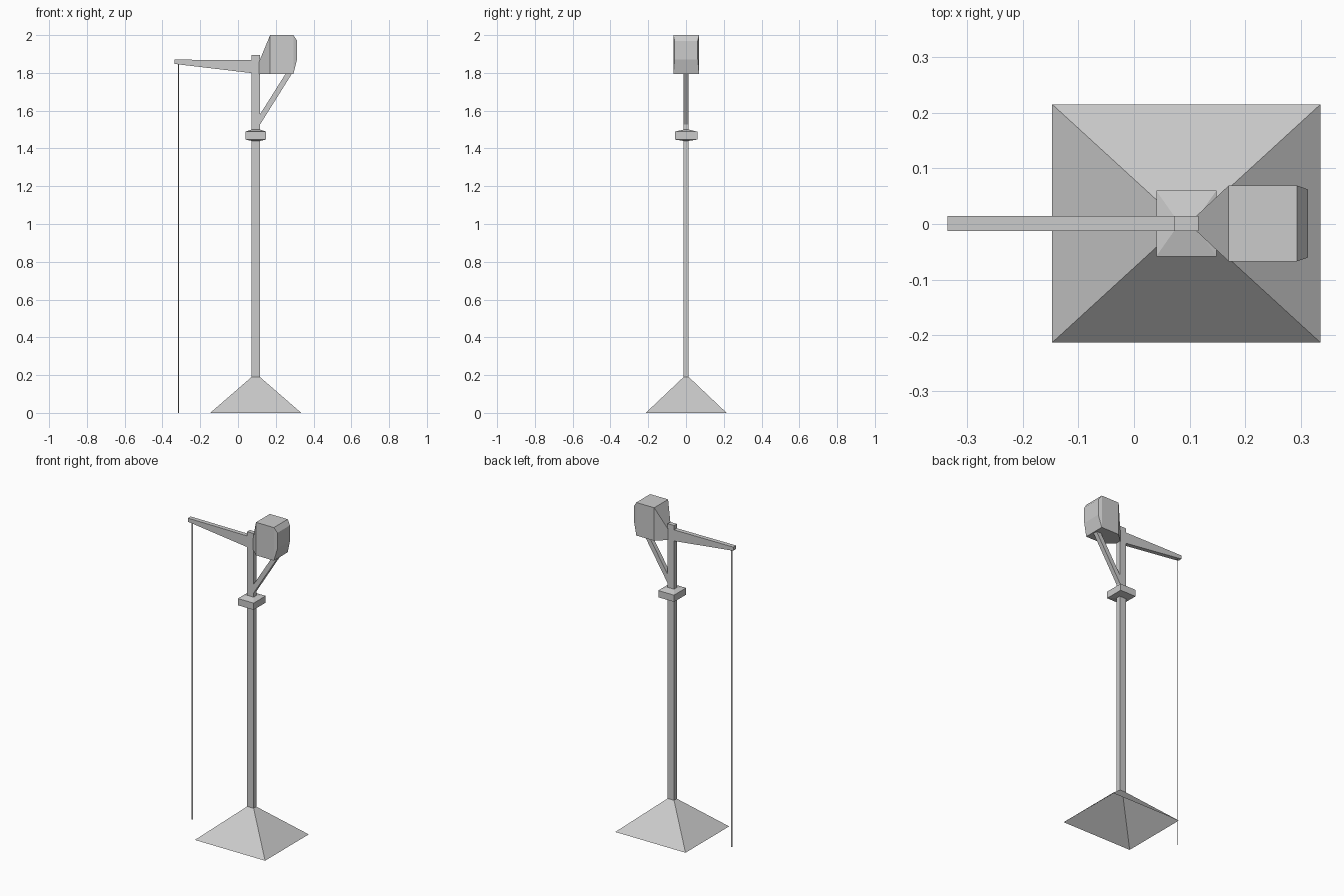
import bpy

if "Cube" in bpy.data.objects:
    bpy.data.objects.remove(bpy.data.objects["Cube"])

CX, CY = 0.094, 0.001       # mast axis
HW, HD = 0.022, 0.0135      # mast half sizes


def make(name, verts, faces):
    me = bpy.data.meshes.new(name)
    me.from_pydata(verts, [], faces)
    me.update()
    ob = bpy.data.objects.new(name, me)
    bpy.context.collection.objects.link(ob)
    return ob


def loft(name, rings, caps=True):
    """Skin matching closed loops of points, optionally capping both ends."""
    n = len(rings[0])
    verts = [p for r in rings for p in r]
    faces = []
    if caps:
        faces = [tuple(range(n))[::-1], tuple(range(len(verts) - n, len(verts)))]
    for k in range(len(rings) - 1):
        for i in range(n):
            j = (i + 1) % n
            faces.append((k*n + i, k*n + j, k*n + n + j, k*n + n + i))
    return make(name, verts, faces)


def rect_z(z, hx, hy, cx=CX):
    return [(cx - hx, CY - hy, z), (cx + hx, CY - hy, z),
            (cx + hx, CY + hy, z), (cx - hx, CY + hy, z)]


def rect_x(x, hy, z0, z1):
    return [(x, CY - hy, z0), (x, CY + hy, z0), (x, CY + hy, z1), (x, CY - hy, z1)]


def plate(name, profile, hy):
    """Side profile (x, z), counter-clockwise from the front, given a depth."""
    return loft(name, [[(x, CY - hy, z) for x, z in profile[::-1]],
                       [(x, CY + hy, z) for x, z in profile[::-1]]])


# pyramid foot (open underneath) and mast
loft("base", [rect_z(0, 0.241, 0.214), rect_z(0.19, HW, HD)], caps=False)
loft("mast", [rect_z(0.19, HW, HD), rect_z(1.895, HW, HD)])

# collar whose top and bottom slope gently to the mast
loft("collar", [rect_z(1.44, HW, HD), rect_z(1.447, 0.054, 0.059),
                rect_z(1.489, 0.054, 0.059), rect_z(1.5, HW, HD)], caps=False)

# tapered jib
plate("jib", [(-0.335, 1.848), (-0.315, 1.845), (0.08, 1.798),
              (0.08, 1.868), (-0.335, 1.87)], HD)

# counterweight: flares from the mast, then a box with a chamfered end
loft("counterweight", [rect_x(0.112, HD, 1.795, 1.86), rect_x(0.17, 0.068, 1.795, 2.0),
                       rect_x(0.293, 0.068, 1.795, 2.0), rect_x(0.313, 0.061, 1.872, 1.97)])

# diagonal brace
plate("brace", [(0.105, 1.508), (0.288, 1.80), (0.255, 1.80), (0.105, 1.562)], HD)

# hanging cable: a thin strip set at 45 degrees
W = 0.003
make("cable", [(-0.315 - W, CY - W, 0), (-0.315 + W, CY + W, 0),
               (-0.315 + W, CY + W, 1.85), (-0.315 - W, CY - W, 1.85)], [(0, 1, 2, 3)])
